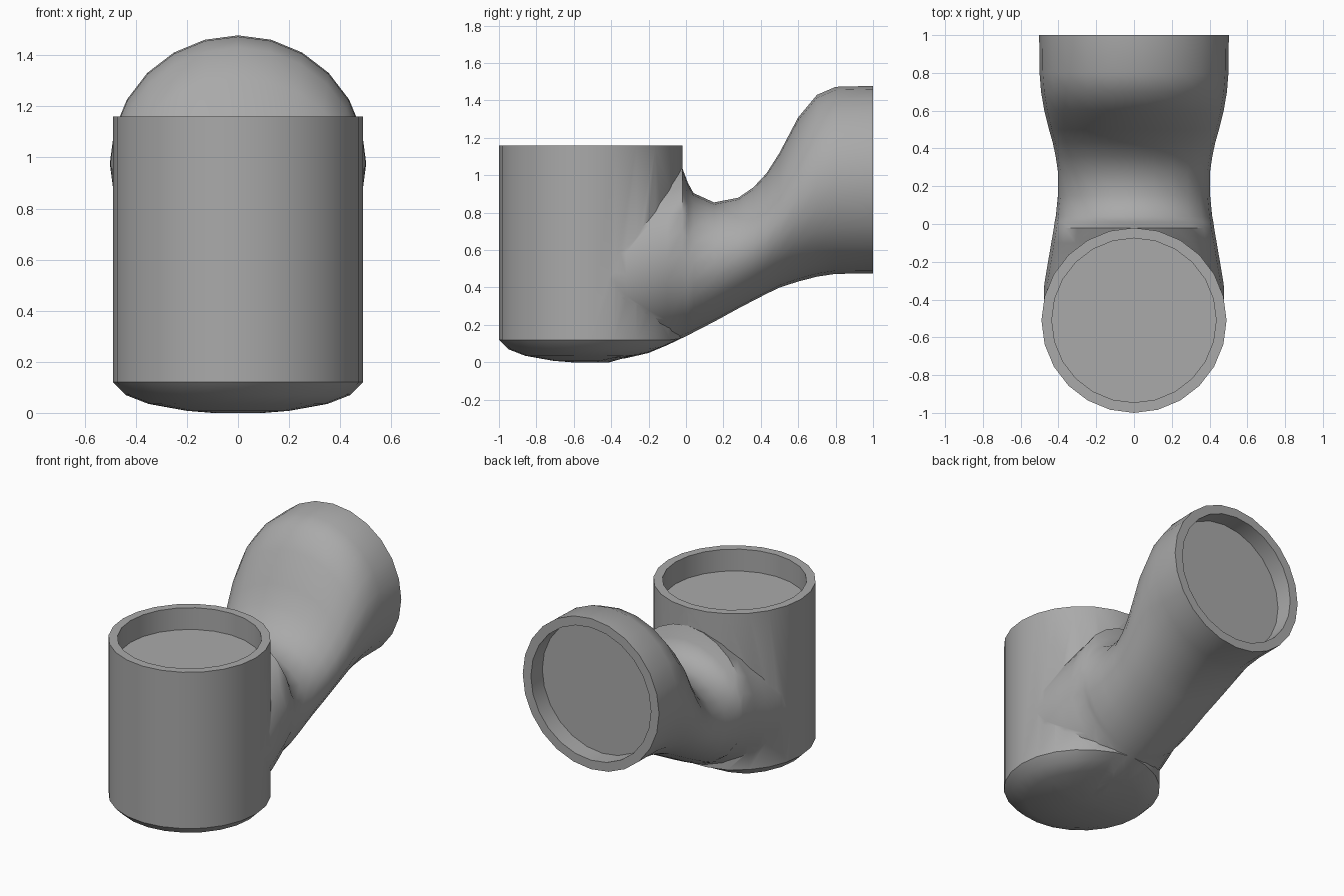
import bpy, bmesh
from math import sin, cos, pi, radians

SIDES = 24
cube = bpy.data.objects.get("Cube")
if cube:
    bpy.data.objects.remove(cube, do_unlink=True)

grey = bpy.data.materials.new("plain grey")
grey.use_nodes = True
grey.diffuse_color = (0.4, 0.4, 0.4, 1)
grey.node_tree.nodes["Principled BSDF"].inputs["Base Color"].default_value = (0.4, 0.4, 0.4, 1)


def loft(name, rings):
    """Closed solid skinned over rings of points, capped at both ends."""
    bm = bmesh.new()
    loops = [[bm.verts.new(p) for p in ring] for ring in rings]
    for a, b in zip(loops, loops[1:]):
        for i in range(SIDES):
            j = (i + 1) % SIDES
            bm.faces.new((a[i], a[j], b[j], b[i]))
    bm.faces.new(loops[0])
    bm.faces.new(loops[-1])
    bmesh.ops.recalc_face_normals(bm, faces=bm.faces)
    mesh = bpy.data.meshes.new(name)
    bm.to_mesh(mesh)
    bm.free()
    mesh.materials.append(grey)
    obj = bpy.data.objects.new(name, mesh)
    bpy.context.collection.objects.link(obj)
    return obj


# Branch sections: y, underside z, top z, half width
sections = [
    (-0.45, 0.01, 0.88, 0.478), (-0.32, 0.022, 0.92, 0.475),
    (-0.2, 0.05, 0.96, 0.455), (-0.1, 0.092, 1.0, 0.438),
    (-0.02, 0.13, 1.04, 0.424), (0.01, 0.145, 0.96, 0.42),
    (0.04, 0.16, 0.905, 0.414), (0.15, 0.217, 0.855, 0.403),
    (0.28, 0.288, 0.88, 0.403), (0.36, 0.33, 0.935, 0.415),
    (0.43, 0.366, 1.01, 0.43), (0.5, 0.4, 1.12, 0.45),
    (0.6, 0.432, 1.31, 0.475), (0.7, 0.458, 1.43, 0.492),
    (0.8, 0.473, 1.473, 0.5), (1.0, 0.475, 1.478, 0.502),
]


def underside(y):
    for a, b in zip(sections, sections[1:]):
        if a[0] <= y <= b[0]:
            return a[1] + (b[1] - a[1]) * (y - a[0]) / (b[0] - a[0])
    return 0


# Upright cup with a recessed top; its base rises to meet the branch
CUP_Y, RIM_Z = -0.51, 1.16
profile = [(0.1, 0), (0.2, 0.008), (0.35, 0.035), (0.44, 0.07), (0.49, 0.12),
           (0.49, RIM_Z), (0.435, RIM_Z), (0.435, 1.015)]
rings = []
for r, z in profile:
    ring = []
    for i in range(SIDES):
        a = 2 * pi * i / SIDES
        y = CUP_Y + r * sin(a)
        ring.append((r * cos(a), y, max(z, underside(y) + 0.004) if 0 < z < 0.2 else z))
    rings.append(ring)
body = loft("pipe_body", rings)

# Rising branch with a recessed round mouth
sections += [(1.0, 0.535, 1.418, 0.442), (0.88, 0.535, 1.418, 0.442)]
rings = []
for y, low, high, w in sections:
    angles = [2 * pi * i / SIDES for i in range(SIDES)]
    rings.append([(w * cos(a), y, (low + high) / 2 + (high - low) / 2 * sin(a)) for a in angles])
branch = loft("branch_helper", rings)

# Join both into one skin
bpy.context.view_layer.objects.active = body
body.select_set(True)
union = body.modifiers.new("union", "BOOLEAN")
union.operation = "UNION"
union.solver = "EXACT"
union.object = branch
bpy.ops.object.modifier_apply(modifier=union.name)
bpy.data.objects.remove(branch, do_unlink=True)
bpy.ops.object.shade_smooth_by_angle(angle=radians(42))
